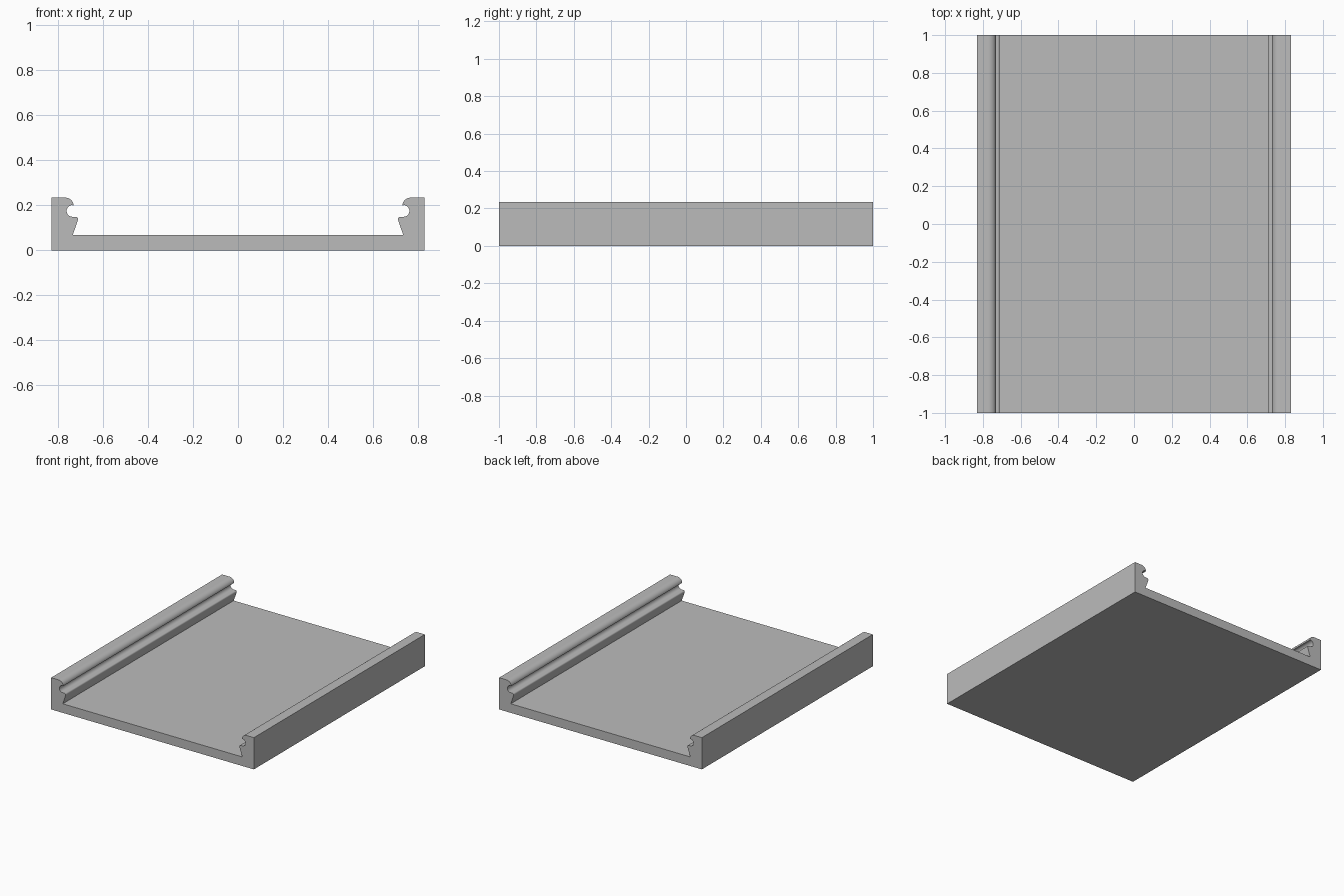
import bpy
import bmesh
from math import sin, cos, radians

cube = bpy.data.objects.get("Cube")
if cube:
    bpy.data.objects.remove(cube, do_unlink=True)

HALF_W, HALF_L, HEIGHT, FLOOR = 0.83, 1.0, 0.235, 0.067

# Material
grey = bpy.data.materials.new("plain grey")
grey.use_nodes = True
colour = (0.5, 0.5, 0.5, 1)
grey.diffuse_color = colour
grey.node_tree.nodes["Principled BSDF"].inputs["Base Color"].default_value = colour


def arc(cx, cz, rx, rz, start, end, steps):
    """Points along an elliptical arc, angles in degrees."""
    angles = [radians(start + (end - start) * i / steps) for i in range(steps + 1)]
    return [(cx + rx * cos(a), cz + rz * sin(a)) for a in angles]


# Half profile of the left rail, from the outer bottom corner to the floor
half = [(HALF_W, 0), (HALF_W, HEIGHT)]
half += arc(0.772, 0.200, 0.041, 0.035, 90, 180, 10)      # rounded top lip
half += arc(0.736, 0.175, 0.026, 0.026, 80, -90, 16)      # round groove
half += arc(0.722, 0.138, 0.011, 0.011, 90, 200, 8)       # lower bead
half += [(0.735, FLOOR)]                                  # undercut foot

# Full channel profile, mirrored and extruded along its length
profile = half + [(-x, z) for x, z in reversed(half)]
bm = bmesh.new()
face = bm.faces.new([bm.verts.new((x, -HALF_L, z)) for x, z in profile])
result = bmesh.ops.extrude_face_region(bm, geom=[face])
moved = [v for v in result["geom"] if isinstance(v, bmesh.types.BMVert)]
bmesh.ops.translate(bm, verts=moved, vec=(0, 2 * HALF_L, 0))
bmesh.ops.recalc_face_normals(bm, faces=bm.faces)
mesh = bpy.data.meshes.new("grooved_channel")
bm.to_mesh(mesh)
bm.free()

channel = bpy.data.objects.new("grooved_channel", mesh)
bpy.context.collection.objects.link(channel)
mesh.materials.append(grey)

# Smooth the rounded grooves, keep the corners crisp
bpy.ops.object.select_all(action="DESELECT")
channel.select_set(True)
bpy.context.view_layer.objects.active = channel
bpy.ops.object.shade_smooth_by_angle(angle=radians(30))
